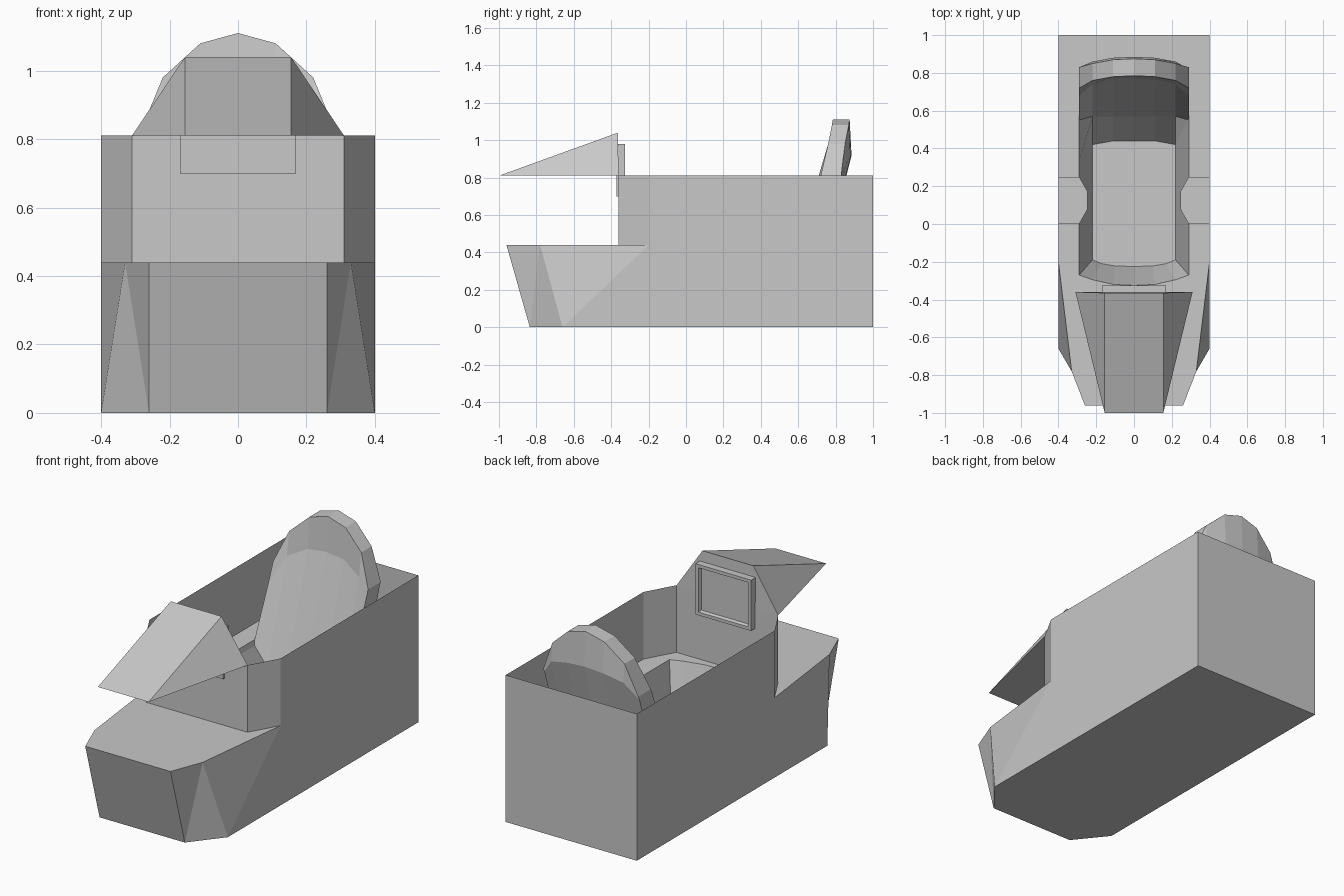
import bpy, bmesh

cube = bpy.data.objects.get("Cube")
if cube:
    bpy.data.objects.remove(cube, do_unlink=True)

grey = bpy.data.materials.new("light_grey")
grey.use_nodes = True
GREY = (0.58, 0.58, 0.58, 1)
grey.diffuse_color = GREY
grey.node_tree.nodes["Principled BSDF"].inputs["Base Color"].default_value = GREY


def build(name, faces, fix_normals=True):
    """Make an object from faces given as lists of points."""
    bm = bmesh.new()
    for pts in faces:
        bm.faces.new([bm.verts.new(p) for p in pts])
    bmesh.ops.remove_doubles(bm, verts=bm.verts, dist=0.0005)
    if fix_normals:
        bmesh.ops.recalc_face_normals(bm, faces=bm.faces)
    me = bpy.data.meshes.new(name)
    bm.to_mesh(me)
    bm.free()
    me.materials.append(grey)
    ob = bpy.data.objects.new(name, me)
    bpy.context.collection.objects.link(ob)
    return ob


def mirrored(faces):
    return faces + [[(-x, y, z) for x, y, z in reversed(f)] for f in faces]


def at(points, z):
    return [(x, y, z) for x, y in points]


def both(half):
    """Row across the width from points on the +x half, ending at x = 0."""
    return half + [(-p[0], *p[1:]) for p in reversed(half[:-1])]


def strips(rows):
    return [[a[i], a[i + 1], b[i + 1], b[i]]
            for a, b in zip(rows, rows[1:]) for i in range(len(a) - 1)]


def prism(name, outline, z0, z1):
    lo, hi = at(outline, z0), at(outline, z1)
    return build(name, [lo, hi] + strips([lo + lo[:1], hi + hi[:1]]))


W, DECK, TOP, FLOOR = 0.4, 0.44, 0.81, 0.08

# Open hull: walls, chamfered nose and base
wide, nose_b, chin = (W, -0.66, 0), (0.26, -0.835, 0), (0.26, -0.96, DECK)
cheek, notch = (0.33, -0.78, DECK), (W, -0.2, DECK)
notch_t, front, front_t = (W, -0.2, TOP), (0.31, -0.36, DECK), (0.31, -0.36, TOP)


def flip(p):
    return (-p[0], p[1], p[2])


sides = mirrored([
    [wide, (W, 1, 0), (W, 1, TOP), notch_t, notch],
    [notch, cheek, wide],
    [wide, cheek, nose_b],
    [nose_b, cheek, chin],
    [notch, notch_t, front_t, front],
])
build("hull", sides + [
    [nose_b, chin, flip(chin), flip(nose_b)],
    [front, front_t, flip(front_t), flip(front)],
    [(W, 1, 0), (-W, 1, 0), (-W, 1, TOP), (W, 1, TOP)],
    [wide, nose_b, flip(nose_b), flip(wide), (-W, 1, 0), (W, 1, 0)],
])

# Deck with an opening for the footwell
rim = [(0.29, 0.65), (0.29, -0.27), (0.22, -0.295), (0.11, -0.32), (0, -0.325)]
half = at(rim, DECK)
build("deck", mirrored([
    [(0, -0.96, DECK), chin, cheek, notch, (W, 1, DECK), (0, 1, DECK),
     (0, 0.65, DECK)] + half,
]))

# Footwell with sloping sides
low = [(0.22, 0.65), (0.22, -0.19), (0.17, -0.21), (0.1, -0.222), (0, -0.225)]
rows = [both(half), both(at(low, FLOOR))]
build("footwell", [list(reversed(f)) for f in strips(rows)] + [rows[1]], False)

# Armrests on the deck
arm = [(W, 0), (0.29, 0), (0.245, 0.08), (0.245, 0.17), (0.29, 0.25), (W, 0.25)]
prism("left_armrest", arm, DECK - 0.04, 0.5)
prism("right_armrest", [(-x, y) for x, y in arm], DECK - 0.04, 0.5)

# Bucket seat: rows of (y, z) run up the back, over the rim, down to the floor
xs = [0.29, 0.22, 0.11, 0]
profile = [
    [(0.70, 0.42), (0.73, 0.42), (0.75, 0.42), (0.76, 0.42)],
    [(0.82, 0.79), (0.86, 0.88), (0.88, 0.91), (0.885, 0.92)],
    [(0.83, 0.81), (0.85, 0.98), (0.87, 1.08), (0.875, 1.11)],
    [(0.72, 0.81), (0.76, 0.98), (0.78, 1.08), (0.785, 1.11)],
    [(0.68, 0.71), (0.74, 0.85), (0.765, 0.91), (0.77, 0.92)],
    [(0.55, 0.42), (0.57, 0.3), (0.57, 0.26), (0.57, 0.25)],
    [(0.33, 0.42), (0.42, FLOOR), (0.44, FLOOR), (0.44, FLOOR)],
]
rows = [both([(x, y, z) for x, (y, z) in zip(xs, r)]) for r in profile]
build("seat", strips(rows) + [[r[0] for r in rows], [r[-1] for r in rows]])

# Wedge hood over the nose
crest, tip = (0.155, -0.365, 1.04), (0.155, -1, TOP)
build("hood", mirrored([[front_t, crest, tip]]) + [
    [crest, tip, flip(tip), flip(crest)],
    [front_t, tip, flip(tip), flip(front_t)],
    [front_t, crest, flip(crest), flip(front_t)],
])

# Screen with a raised bezel, facing the seat
def loop(inset, y):
    x, z0, z1 = 0.17 - inset, 0.70 + inset, 0.98 - inset
    return [(x, y, z0), (x, y, z1), (-x, y, z1), (-x, y, z0)]


loops = [loop(0, -0.372), loop(0, -0.325), loop(0.018, -0.325), loop(0.024, -0.342)]
build("screen", strips([r + r[:1] for r in loops]) + [loops[0], loops[-1]])
